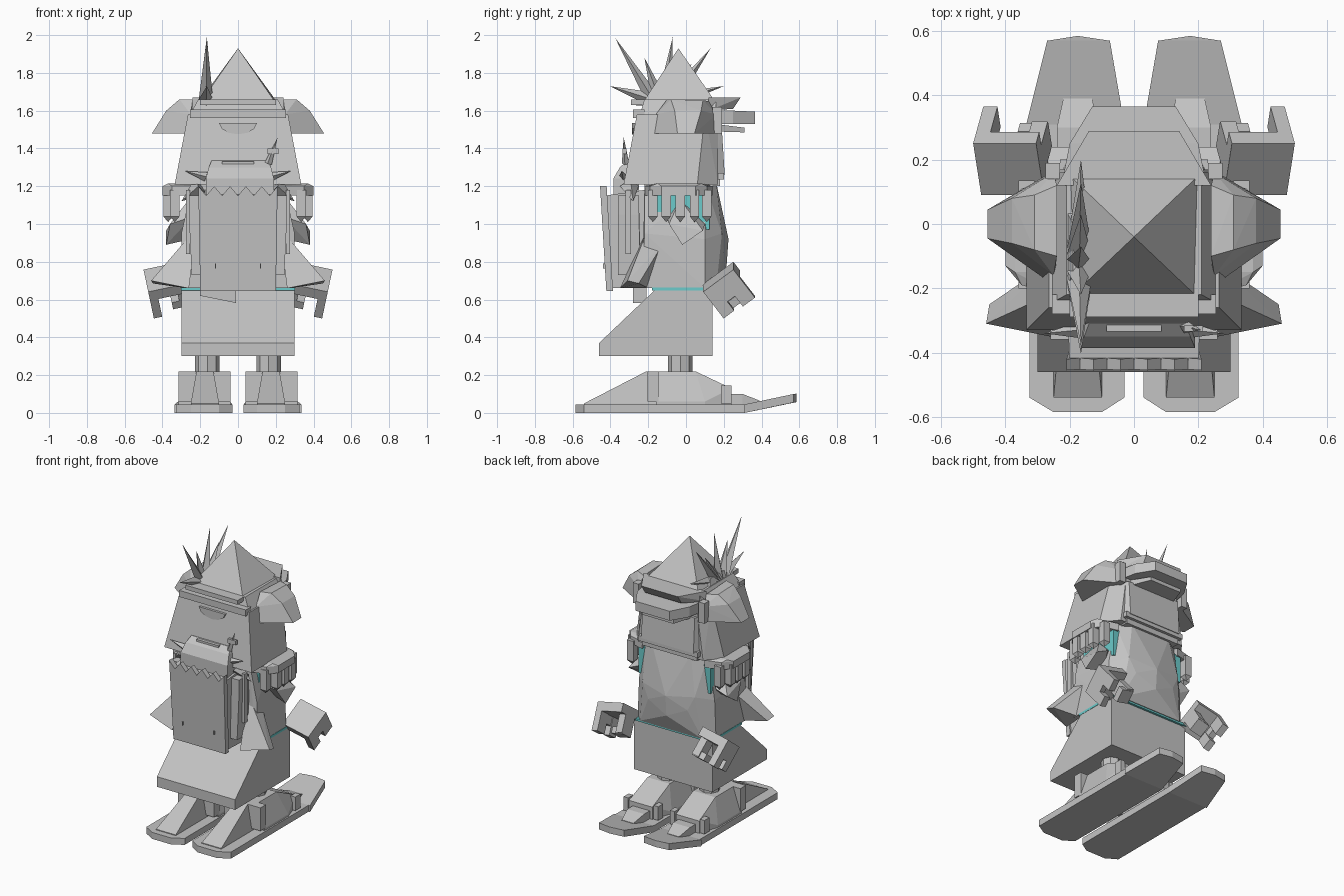
import bpy, bmesh, math
from mathutils import Vector, Matrix

if "Cube" in bpy.data.objects:
    bpy.data.objects.remove(bpy.data.objects["Cube"])


def material(name, rgb):
    m = bpy.data.materials.new(name)
    m.diffuse_color = (*rgb, 1)
    m.use_nodes = True
    m.node_tree.nodes["Principled BSDF"].inputs["Base Color"].default_value = m.diffuse_color
    return m


GREY = material("stone_grey", (0.55, 0.55, 0.55))
TEAL = material("teal", (0.15, 0.6, 0.6))


def finish(name, bm, mat=GREY):
    bmesh.ops.recalc_face_normals(bm, faces=bm.faces)
    me = bpy.data.meshes.new(name)
    bm.to_mesh(me)
    bm.free()
    me.materials.append(mat)
    ob = bpy.data.objects.new(name, me)
    bpy.context.collection.objects.link(ob)
    return ob


def hull(name, pts, mat=GREY, sx=1):
    """Convex solid around a few corner points."""
    bm = bmesh.new()
    for p in pts:
        bm.verts.new((p[0] * sx, p[1], p[2]))
    r = bmesh.ops.convex_hull(bm, input=bm.verts)
    junk = {g for g in r["geom_interior"] + r["geom_unused"] if isinstance(g, bmesh.types.BMVert)}
    bmesh.ops.delete(bm, geom=list(junk), context="VERTS")
    bmesh.ops.dissolve_limit(bm, angle_limit=0.02, verts=bm.verts, edges=bm.edges)
    return finish(name, bm, mat)


def corners(x0, x1, y0, y1, z0, z1):
    return [(x, y, z) for x in (x0, x1) for y in (y0, y1) for z in (z0, z1)]


def box(name, x0, x1, y0, y1, z0, z1, mat=GREY, sx=1):
    return hull(name, corners(x0, x1, y0, y1, z0, z1), mat, sx)


def sym(pts):
    """Points on both sides of the middle plane."""
    return [(s * x, y, z) for x, y, z in pts for s in (1, -1)]


def plate(name, outline, thick, place):
    """Extrude a flat outline; place(a, b, t) gives the 3D position."""
    bm = bmesh.new()
    lo = [bm.verts.new(place(a, b, 0)) for a, b in outline]
    hi = [bm.verts.new(place(a, b, thick)) for a, b in outline]
    bm.faces.new(lo)
    bm.faces.new(hi[::-1])
    n = len(outline)
    for i in range(n):
        bm.faces.new((lo[i], hi[i], hi[(i + 1) % n], lo[(i + 1) % n]))
    return finish(name, bm)


def spike(name, base, tip, r, sides=4):
    """Thin pyramid from base to tip."""
    b, t = Vector(base), Vector(tip)
    q = (t - b).to_track_quat("Z", "Y")
    ring = [b + q @ Vector((r * math.cos(i * math.tau / sides), r * math.sin(i * math.tau / sides), 0))
            for i in range(sides)]
    return hull(name, [tuple(v) for v in ring] + [tip])


for s, side in ((1, "right"), (-1, "left")):
    # skis: flat runner and raised tip
    rim = [(.03, .31), (.03, -.54), (.1, -.585), (.25, -.585), (.325, -.54), (.325, .31)]
    hull("ski_" + side, [(x, y, z) for x, y in rim for z in (0, .045)], sx=s)
    tip = [(.03, .31, 0), (.335, .31, 0), (.075, .57, .055), (.27, .57, .055), (.175, .585, .057)]
    hull("ski_tip_" + side, tip + [(x, y, z + .045) for x, y, z in tip], sx=s)
    # boot with toe, back brace and bindings
    hull("boot_" + side, corners(.04, .315, -.16, .1, .045, .06) + corners(.09, .26, -.15, .05, .2, .22)
         + corners(.09, .27, .17, .24, .04, .13), sx=s)
    hull("boot_toe_" + side, corners(.11, .24, .2, .3, .04, .1) + corners(.13, .22, .3, .39, .05, .065), sx=s)
    hull("boot_brace_" + side, corners(.13, .22, -.21, -.15, .2, .22) + corners(.1, .25, -.54, -.15, .04, .05), sx=s)
    box("heel_binding_" + side, .04, .315, -.205, -.145, .06, .22, sx=s)
    for x in (.045, .275):
        box("toe_binding_" + side, x, x + .035, .185, .24, .05, .145, sx=s)
    # leg
    hull("leg_" + side, [(.162 + .065 * math.cos(a * math.pi / 4), -.03 + .065 * math.sin(a * math.pi / 4), z)
                         for a in range(8) for z in (.18, .34)], sx=s)
    # coat tail flaring outward
    hull("coat_tail_" + side, [(.22, -.2, .98), (.26, -.12, .9), (.46, -.31, .7), (.45, -.25, .685),
                               (.26, -.35, .66), (.27, -.2, .66)], sx=s)
    # sleeve lining and arm stub
    box("sleeve_lining_" + side, .2, .275, -.165, .125, .97, 1.16, TEAL, sx=s)
    hull("arm_stub_" + side, [(.24, -.1, 1.04), (.26, -.03, 1.13), (.26, .07, 1.03), (.3, .1, 1.0),
                              (.38, -.02, .89), (.38, .09, .965), (.36, -.09, 1.0), (.25, .0, .92)], sx=s)
    # epaulette with hanging fringe
    hull("epaulette_" + side, [(x, y, z) for x, y in ((.24, -.22), (.35, -.19), (.4, -.13), (.4, .05),
                                                      (.35, .11), (.24, .14)) for z in (1.15, 1.2)]
         + corners(.24, .37, -.15, .08, 1.2, 1.215), sx=s)
    for x, y in ((.33, -.175), (.365, -.105), (.365, -.03), (.365, .045), (.33, .11)):
        hull("fringe_" + side, corners(x - .02, x + .03, y - .025, y + .025, 1.04, 1.18)
             + [(x + .005, y, 1.01)], sx=s)
    # hand: tilted palm slab with gripping fingers
    turn = (Matrix.Translation((.375 * s, .225, .65)) @ Matrix.Rotation(math.radians(12 * s), 4, "Y")
            @ Matrix.Rotation(math.radians(37), 4, "X"))
    for part, b in (("palm", (-.1, .1, -.1, .1, .03, .09)), ("outer_finger", (.055, .1, -.1, -.03, -.09, .03)),
                    ("outer_finger", (.055, .1, .02, .1, -.1, .03)), ("outer_knuckle", (.06, .1, -.1, .1, -.03, .03)),
                    ("thumb", (-.1, -.05, -.05, .05, -.09, .03)), ("thumb_tip", (-.1, -.01, -.05, .04, -.095, -.05))):
        box(part + "_" + side, *b, sx=s).data.transform(turn)
    # ear flap of the hat
    hull("ear_flap_" + side, [(.24, -.1, 1.66), (.24, .12, 1.65), (.31, -.08, 1.66), (.31, .09, 1.655),
                              (.38, -.06, 1.6), (.38, .08, 1.6), (.455, -.045, 1.48), (.455, .045, 1.48),
                              (.25, -.19, 1.48), (.25, .165, 1.48), (.25, -.16, 1.58), (.25, .16, 1.58)], sx=s)
    # pack side pocket, strap and pegs
    hull("pack_pocket_" + side, corners(.17, .26, -.36, -.25, 1.05, 1.15)
         + corners(.17, .245, -.36, -.24, .73, .78), sx=s)
    box("pack_strap_" + side, .255, .275, -.32, -.29, .84, 1.18, sx=s)
    spike("pack_peg_" + side, (.17 * s, -.33, 1.25), (.28 * s, -.34, 1.28), .025)
    spike("collar_point_" + side, (.2 * s, -.3, 1.2), (.3 * s, -.28, 1.12), .05)

# lower coat
hull("coat_skirt", sym([(.3, -.46, .3), (.3, -.46, .37), (.3, -.16, .655), (.3, .14, .3), (.3, .14, .655)]))
box("waist_lining", -.302, .302, -.18, .155, .648, .664, TEAL)

# torso with rounded, ridged chest
hull("torso", sym([(.3, -.23, .66), (.3, .1, .66), (.24, .16, .66), (.3, -.22, .95), (.29, .1, .92),
                   (.2, .19, .95), (0, .215, .78), (0, .225, .92), (.15, .2, .85), (.24, -.22, 1.22),
                   (.24, .1, 1.22), (.15, .16, 1.22)]))

# backpack body, jagged front panel, rolled bundle
hull("pack_body", sym([(.2, -.43, 1.15), (.19, -.4, .66), (.21, -.22, 1.18), (.2, -.22, .66)]))
teeth = [(-.21 + .42 * i / 10, 1.2 if i % 2 == 0 else 1.15) for i in range(11)]
plate("pack_front", teeth + [(.2, .645), (-.2, .645)], .035,
      lambda a, b, t: (a, -.455 + (1.2 - b) * .06 + t, b))
for x, z in ((-.12, .78), (.12, .78)):
    box("pack_stud", x - .003, x + .003, -.44, -.42, z - .015, z + .01)
hull("bundle", corners(-.17, .19, -.385, -.25, 1.12, 1.24) + corners(-.155, .175, -.35, -.25, 1.29, 1.3)
     + corners(-.14, .16, -.31, -.25, 1.33, 1.335))
box("bundle_buckle", -.085, .085, -.335, -.3, 1.318, 1.332)
spike("stick", (.16, -.32, 1.32), (.21, -.33, 1.46), .02)
box("stick_twig", .155, .215, -.335, -.315, 1.37, 1.4)
hull("hanging_pouch", [(x, y, z + x * -.2 - .03) for x, y, z in corners(-.2, -.01, -.28, -.21, .61, .72)])

# head
hull("head", sym([(.335, -.33, 1.21), (.335, .06, 1.21), (.25, .17, 1.21), (.265, -.26, 1.58),
                  (.265, .1, 1.58), (.2, .17, 1.58)]))
hull("nape_badge", [(.1 * math.cos(a * math.pi / 6), y, 1.535 + .06 * math.sin(a * math.pi / 6))
                    for a in range(6, 13) for y in (-.285, -.26)])
# mask with chin steps
hull("mask", sym([(.24, .14, 1.26), (.2, .205, 1.26), (.2, .19, 1.5), (.24, .12, 1.5)]))
box("chin_band", -.23, .23, .1, .2, 1.235, 1.27)
box("chin_lower_band", -.21, .21, .08, .18, 1.2, 1.235)
# visor
hull("visor", sym([(.22, .15, 1.53), (.22, .15, 1.6), (.2, .25, 1.53), (.2, .25, 1.6),
                   (.13, .365, 1.53), (.13, .365, 1.595)]))
hull("visor_lower_lip", sym([(.18, .15, 1.49), (.18, .15, 1.53), (.12, .31, 1.485), (.12, .31, 1.51)]))
hull("hat_peak", sym([(.24, .12, 1.6), (.24, .12, 1.67), (.14, .25, 1.61), (.14, .29, 1.67)]))
for s in (1, -1):
    box("visor_clip", .23, .275, .14, .19, 1.48, 1.62, sx=s)

# hat
hull("hat_band", sym([(.265, -.25, 1.56), (.265, .16, 1.56), (.21, -.22, 1.66), (.21, .16, 1.66)]))
box("hat_rear_band", -.255, .255, -.28, -.22, 1.56, 1.605)
box("hat_rear_brim", -.2, .2, -.29, -.18, 1.63, 1.66)
hull("hat_point", sym([(.19, -.22, 1.655), (.2, .15, 1.655), (.09, -.125, 1.8), (.08, .045, 1.8)]) + [(0, -.04, 1.93)])

# feather spikes on one side
hull("feather_socket", corners(-.21, -.12, -.2, .04, 1.6, 1.65) + corners(-.19, -.14, -.15, 0, 1.66, 1.7))
for y, z in ((-.405, 1.73), (-.375, 1.985), (-.29, 1.63), (-.22, 1.88), (-.07, 1.99), (.03, 1.85),
             (.13, 1.93), (.2, 1.73)):
    spike("feather", (-.17, -.1 + y * .2, 1.66), (-.165, y, z), .038)
